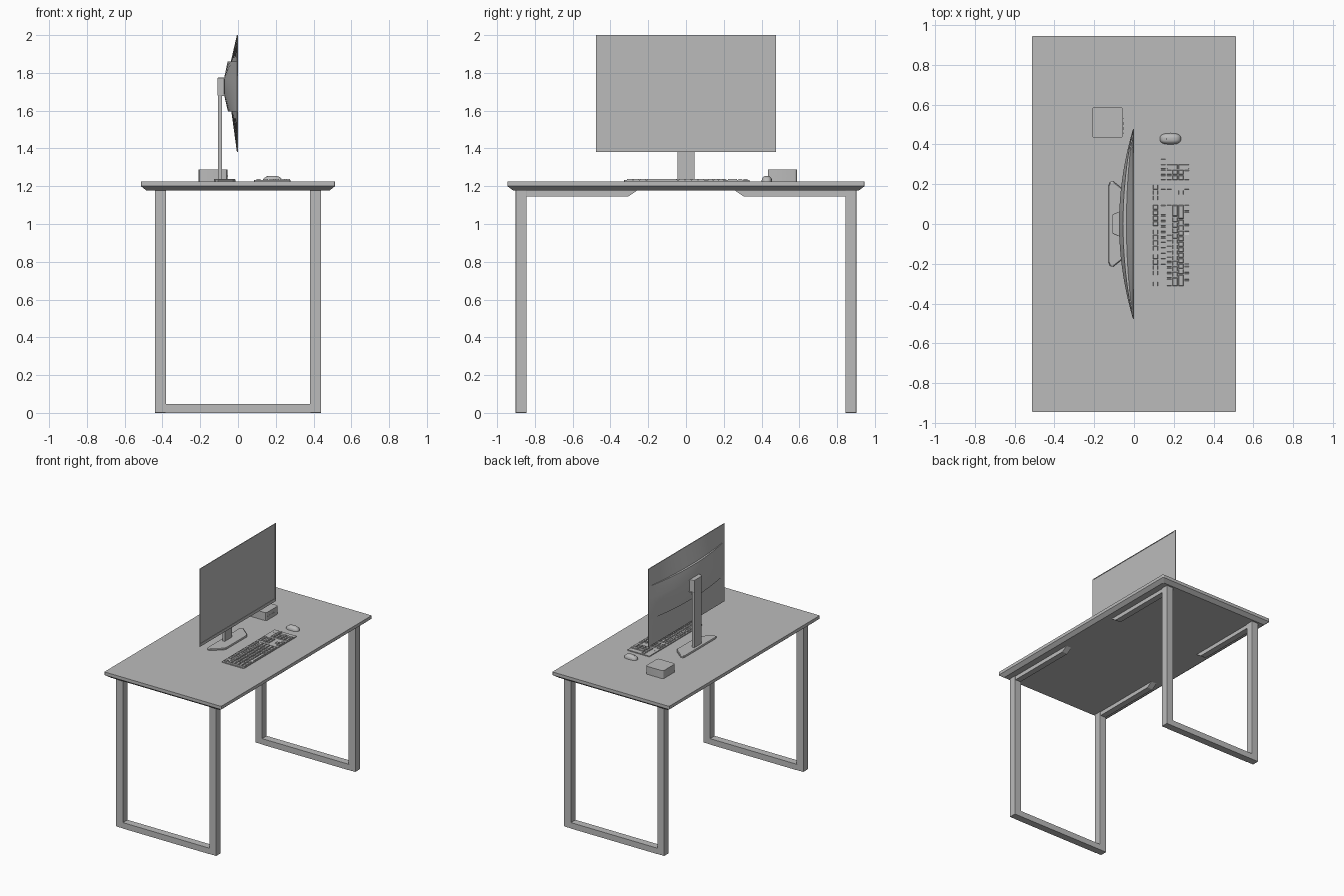
import bpy, bmesh, math
from mathutils import Matrix, Vector

old = bpy.data.objects.get("Cube")
if old:
    bpy.data.objects.remove(old, do_unlink=True)

grey = bpy.data.materials.new("plain grey")
grey.use_nodes = True
GREY = (0.5, 0.5, 0.5, 1)
grey.diffuse_color = GREY
grey.node_tree.nodes["Principled BSDF"].inputs["Base Color"].default_value = GREY
TOP = 1.225  # height of the work surface


def finish(name, bm, bevel=0, smooth=False):
    bmesh.ops.recalc_face_normals(bm, faces=bm.faces)
    mesh = bpy.data.meshes.new(name)
    bm.to_mesh(mesh)
    bm.free()
    mesh.materials.append(grey)
    ob = bpy.data.objects.new(name, mesh)
    bpy.context.collection.objects.link(ob)
    if bevel:
        mod = ob.modifiers.new("soft edges", "BEVEL")
        mod.width, mod.segments = bevel, 2
    if smooth:
        bpy.ops.object.select_all(action="DESELECT")
        ob.select_set(True)
        bpy.context.view_layer.objects.active = ob
        bpy.ops.object.shade_smooth_by_angle(angle=math.radians(30))
    return ob


def add_box(bm, x, y, z, taper=1):
    """Box from (low, high) ranges; taper shrinks its top."""
    size = [r[1] - r[0] for r in (x, y, z)]
    mid = Vector([(r[0] + r[1]) / 2 for r in (x, y, z)])
    verts = bmesh.ops.create_cube(bm, size=1)["verts"]
    for v in verts:
        k = taper if v.co.z > 0 else 1
        v.co = mid + Vector((v.co.x * size[0] * k, v.co.y * size[1] * k, v.co.z * size[2]))


def box(name, x, y, z, bevel=0):
    bm = bmesh.new()
    add_box(bm, x, y, z)
    return finish(name, bm, bevel)


def loft(name, rings, bevel=0, smooth=False):
    """Skin a stack of equal-length closed rings and cap both ends."""
    bm = bmesh.new()
    rows = [[bm.verts.new(p) for p in ring] for ring in rings]
    n = len(rows[0])
    for a, b in zip(rows, rows[1:]):
        for i in range(n):
            j = (i + 1) % n
            bm.faces.new((a[i], a[j], b[j], b[i]))
    bm.faces.new(rows[0])
    bm.faces.new(rows[-1])
    return finish(name, bm, bevel, smooth)


def round_rect(x0, x1, y0, y1, r, z):
    pts = []
    for k, (cx, cy) in enumerate(((x1 - r, y1 - r), (x0 + r, y1 - r), (x0 + r, y0 + r), (x1 - r, y0 + r))):
        for s in range(4):
            a = math.pi / 2 * (k + s / 3)
            pts.append((cx + r * math.cos(a), cy + r * math.sin(a), z))
    return pts


# Table top with a chamfered lower edge
loft("table_top", [round_rect(-hx, hx, -hy, hy, 0.008, z) for hx, hy, z in
                   ((0.485, 0.915, 1.177), (0.513, 0.945, 1.2), (0.513, 0.945, TOP))])

# Leg frames and the rails under the top
for sy, side in ((-1, "front"), (1, "back")):
    ys = sorted((sy * 0.844, sy * 0.902))
    box(side + "_foot_bar", (-0.385, 0.385), ys, (0, 0.047))
    for sx, hand in ((-1, "right"), (1, "left")):
        xs = sorted((sx * 0.38, sx * 0.44))
        box(f"{side}_{hand}_leg", xs, ys, (0, 1.178), 0.003)
        lo, hi = sx * 0.41 - 0.024, sx * 0.41 + 0.024
        profile = ((0.85, 1.178), (0.85, 1.146), (0.305, 1.146), (0.258, 1.178))
        loft(f"{side}_{hand}_rail", [[(x, sy * y, z) for y, z in profile] for x in (lo, hi)])

# Monitor body: curved back with a raised middle band
HALF = 0.477
FRONT = -0.003


def screen_ring(z, depth):
    ring = [(FRONT, HALF, z), (FRONT, -HALF, z)]
    for i in range(25):
        t = i / 12 - 1
        ring.append((FRONT - 0.002 - depth * (1 - t * t), t * HALF, z))
    return ring


loft("monitor_body", [screen_ring(z, d) for z, d in (
    (1.382, 0.001), (1.595, 0.03), (1.595, 0.048), (1.69, 0.07),
    (1.765, 0.07), (1.86, 0.05), (1.86, 0.033), (2.0, 0.001))], smooth=True)

# Thin frame around the screen
bm = bmesh.new()
for s in (-1, 1):
    add_box(bm, (FRONT, 0), sorted((s * HALF, s * 0.468)), (1.382, 2.0))
for zs in ((1.382, 1.405), (1.995, 2.0)):
    add_box(bm, (FRONT, 0), (-0.468, 0.468), zs)
finish("screen_frame", bm)

# Monitor stand
box("stand_pole", (-0.105, -0.084), (-0.046, 0.046), (TOP, 1.72))
head = ((-0.108, -0.048), (-0.108, 0.048), (-0.07, 0.064), (-0.07, -0.064))
loft("stand_head", [[(x, y, z) for x, y in head] for z in (1.678, 1.775)], 0.003)
half_base = ((-0.014, 0.13), (-0.03, 0.155), (-0.105, 0.215), (-0.12, 0.212), (-0.127, 0.195))
base = list(half_base) + [(x, -y) for x, y in reversed(half_base)]
loft("stand_base", [[(-0.07 + (x + 0.07) * k, y * k, z) for x, y in base]
                    for z, k in ((TOP, 1), (1.234, 1), (1.238, 0.97))])

# Keyboard tray
loft("keyboard_tray", [round_rect(0.086, 0.279, -0.327, 0.337, 0.005, z) for z in (TOP, 1.232)])

# Keys: widths in key units, negative numbers are gaps
U = 0.0275
ONE = [1]
arrows = [-0.7] + ONE * 3
rows = (
    (0.108, ONE + [-1] + ONE * 4 + [-0.5] + ONE * 4 + [-0.5] + ONE * 4 + arrows),
    (0.147, ONE * 13 + [2] + arrows + [-0.7] + ONE * 4),
    (0.177, [1.5] + ONE * 12 + [1.5] + arrows + [-0.7] + ONE * 3),
    (0.206, [1.75] + ONE * 11 + [2.25, -4.4] + ONE * 3),
    (0.236, [2.25] + ONE * 10 + [2.75, -1.7, 1, -1.7] + ONE * 3),
    (0.265, [1.25] * 3 + [6.25] + [1.25] * 4 + arrows + [-0.7, 2, 1]),
)
bm = bmesh.new()
GAP = 0.0025
for x, widths in rows:
    y = -0.315
    for w in widths:
        step = abs(w) * U
        if w > 0:
            add_box(bm, (x - 0.012, x + 0.012), (y + GAP, y + step - GAP), (1.231, 1.239), 0.85)
        y += step
# Tall keys at the end of the number pad
y = -0.315 + 22.4 * U - 1 * U
for x in (0.192, 0.25):
    add_box(bm, (x - 0.027, x + 0.027), (y + GAP, y + U - GAP), (1.231, 1.239), 0.88)
finish("keyboard_keys", bm)

# Indicator lights on the keyboard
bm = bmesh.new()
for i in range(3):
    y = 0.24 + i * U
    add_box(bm, (0.106, 0.11), (y - 0.002, y + 0.002), (1.231, 1.233))
finish("keyboard_lights", bm)

# Mouse: squarish dome
bm = bmesh.new()
bmesh.ops.create_uvsphere(bm, u_segments=32, v_segments=16, radius=1)
soft = lambda c, p: math.copysign(abs(c) ** p, c)
for v in bm.verts:
    v.co = (0.183 + 0.053 * soft(v.co.x, 0.75), 0.428 + 0.028 * soft(v.co.y, 0.75),
            TOP + 0.03 * max(v.co.z, 0))
bmesh.ops.remove_doubles(bm, verts=bm.verts, dist=0.0001)
finish("mouse_body", bm, smooth=True)
bm = bmesh.new()
bmesh.ops.create_cone(bm, cap_ends=True, segments=16, radius1=0.008, radius2=0.008, depth=0.005,
                      matrix=Matrix.Translation((0.158, 0.428, 1.247)) @ Matrix.Rotation(math.pi / 2, 4, "X"))
finish("mouse_wheel", bm, smooth=True)

# Small computer box with ports on its front
loft("computer_box", [round_rect(-0.21, -0.056, 0.433, 0.587, 0.012, z) for z in (TOP, 1.288)], smooth=True)
for i, (y, w) in enumerate(((0.455, 0.008), (0.48, 0.014), (0.505, 0.014), (0.53, 0.006))):
    box(f"computer_port_{i + 1}", (-0.057, -0.054), (y - w / 2, y + w / 2), (1.252, 1.258))
